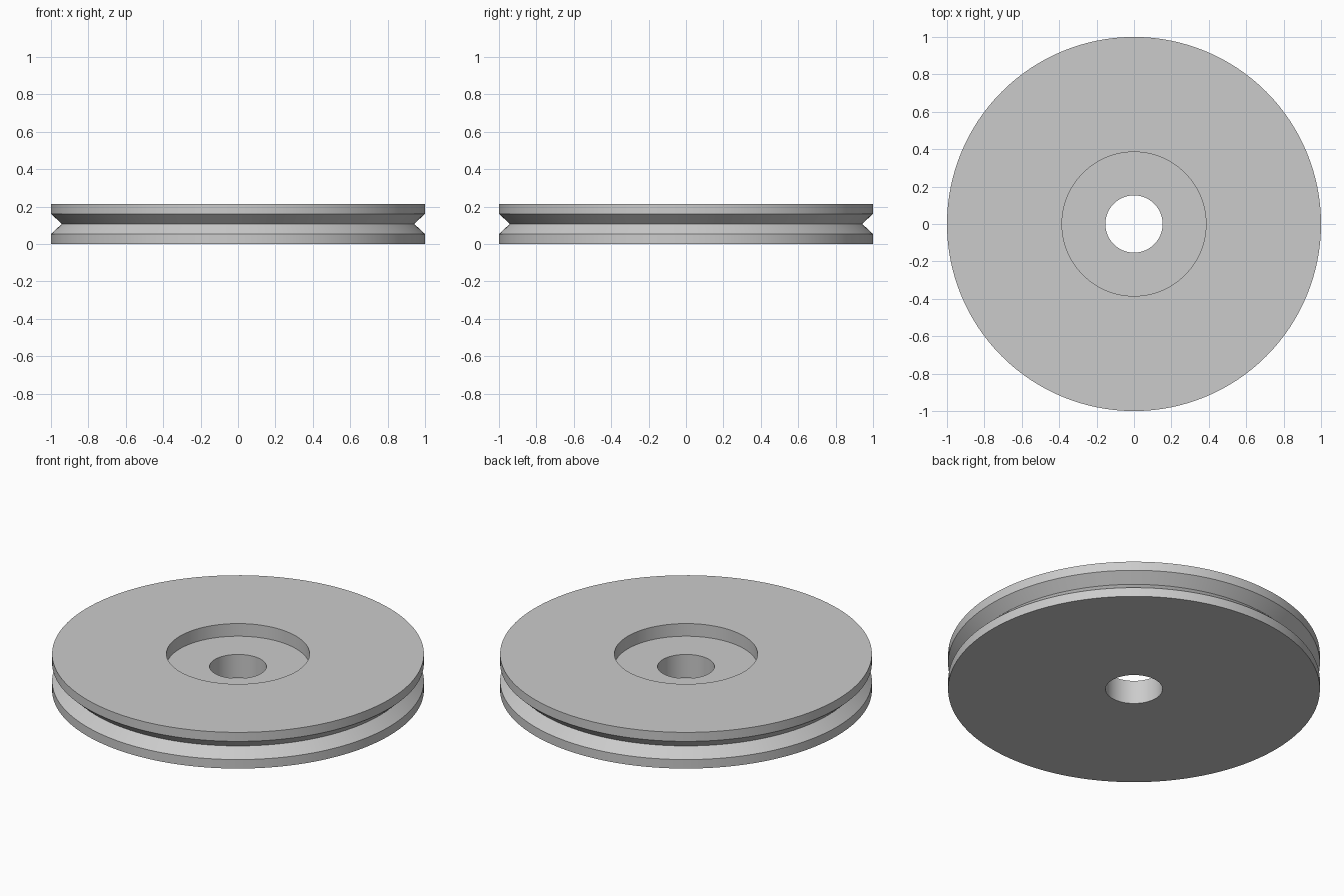
import bpy
import bmesh
import math

cube = bpy.data.objects.get("Cube")
if cube:
    bpy.data.objects.remove(cube, do_unlink=True)

# Plain grey material
grey = bpy.data.materials.new("light grey")
grey.use_nodes = True
colour = (0.6, 0.6, 0.6, 1.0)
grey.diffuse_color = colour
grey.node_tree.nodes["Principled BSDF"].inputs["Base Color"].default_value = colour

# Wheel dimensions
SEGMENTS = 128
HEIGHT = 0.215
RIM = 1.0
BORE = 0.153
RECESS = 0.385
RECESS_FLOOR = HEIGHT - 0.075
GROOVE_RADIUS = 0.942
GROOVE_HALF = 0.054
MIDDLE = HEIGHT / 2

# Closed cross-section as (radius, height), from the bore outwards and back
profile = [
    (BORE, 0),
    (RIM, 0),
    (RIM, MIDDLE - GROOVE_HALF),
    (GROOVE_RADIUS, MIDDLE),
    (RIM, MIDDLE + GROOVE_HALF),
    (RIM, HEIGHT),
    (RECESS, HEIGHT),
    (RECESS, RECESS_FLOOR),
    (BORE, RECESS_FLOOR),
]

# Spin the cross-section into a grooved wheel with a recessed bore
bm = bmesh.new()
verts = [bm.verts.new((r, 0, z)) for r, z in profile]
edges = [bm.edges.new((v, verts[(i + 1) % len(verts)])) for i, v in enumerate(verts)]
bmesh.ops.spin(bm, geom=verts + edges, cent=(0, 0, 0), axis=(0, 0, 1),
               angle=math.tau, steps=SEGMENTS)
bmesh.ops.remove_doubles(bm, verts=bm.verts[:], dist=0.0001)
bmesh.ops.recalc_face_normals(bm, faces=bm.faces[:])
mesh = bpy.data.meshes.new("pulley_wheel")
bm.to_mesh(mesh)
bm.free()
mesh.materials.append(grey)

wheel = bpy.data.objects.new("pulley_wheel", mesh)
bpy.context.collection.objects.link(wheel)

# Smooth round walls, sharp rims
bpy.ops.object.select_all(action="DESELECT")
wheel.select_set(True)
bpy.context.view_layer.objects.active = wheel
bpy.ops.object.shade_smooth_by_angle(angle=math.radians(30))
